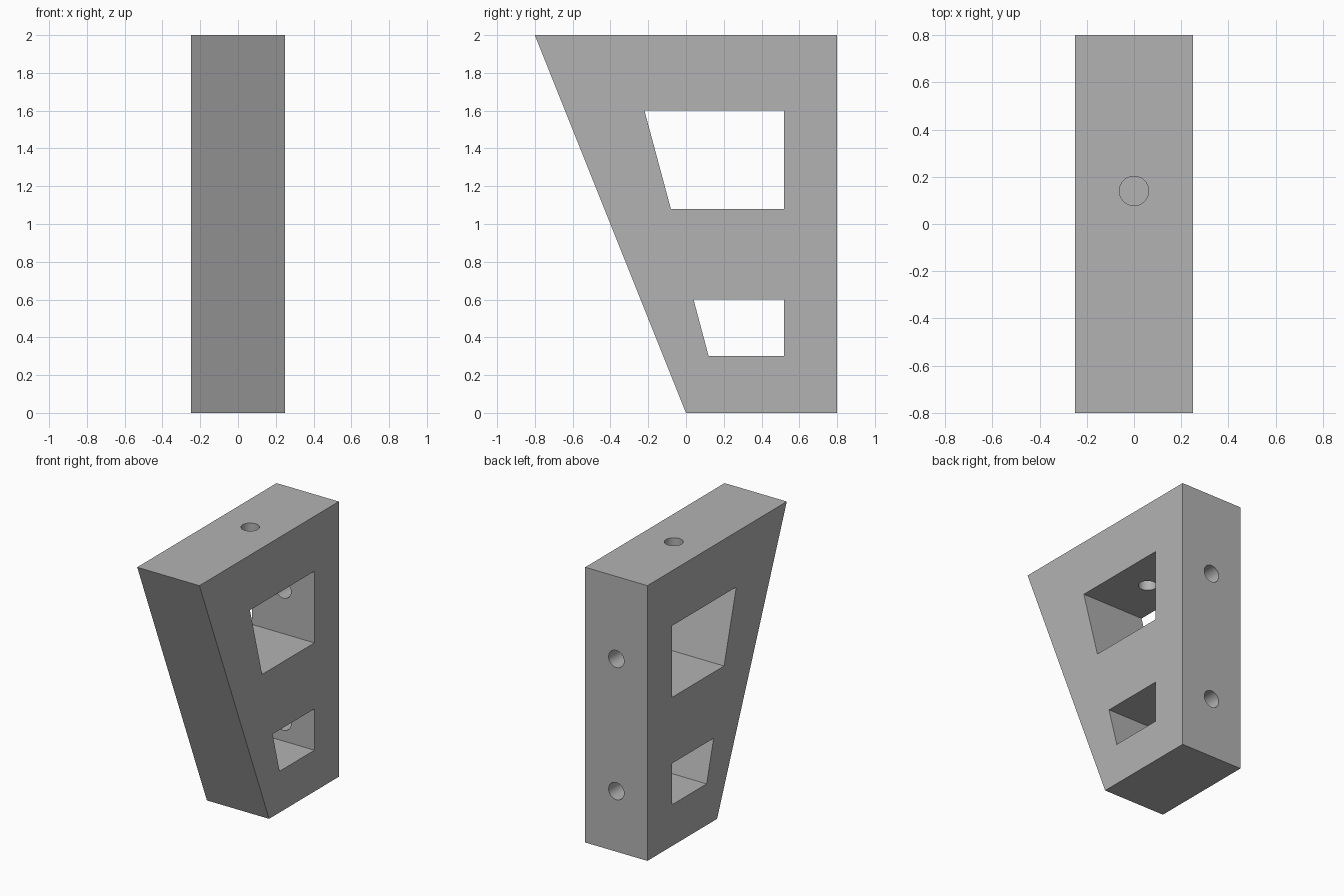
import bpy, bmesh, math
from mathutils import Matrix, Vector

cube = bpy.data.objects.get("Cube")
if cube:
    bpy.data.objects.remove(cube, do_unlink=True)

HALF_WIDTH = 0.25
HOLE_RADIUS = 0.062

grey = bpy.data.materials.new("light grey")
grey.use_nodes = True
colour = (0.45, 0.45, 0.45, 1)
grey.diffuse_color = colour
grey.node_tree.nodes["Principled BSDF"].inputs["Base Color"].default_value = colour


def finish(name, bm):
    bmesh.ops.recalc_face_normals(bm, faces=bm.faces)
    mesh = bpy.data.meshes.new(name)
    bm.to_mesh(mesh)
    bm.free()
    mesh.materials.append(grey)
    obj = bpy.data.objects.new(name, mesh)
    bpy.context.collection.objects.link(obj)
    return obj


def side_prism(name, profile, half):
    """Extrude a (y, z) profile across the width."""
    bm = bmesh.new()
    face = bm.faces.new([bm.verts.new((-half, y, z)) for y, z in profile])
    side = bmesh.ops.extrude_face_region(bm, geom=[face])["geom"]
    bmesh.ops.translate(bm, vec=(2 * half, 0, 0),
                        verts=[v for v in side if isinstance(v, bmesh.types.BMVert)])
    return finish(name, bm)


def drill(name, start, end):
    """Round cutter between two points."""
    a, b = Vector(start), Vector(end)
    turn = Vector((0, 0, 1)).rotation_difference(b - a).to_matrix().to_4x4()
    bm = bmesh.new()
    bmesh.ops.create_cone(bm, cap_ends=True, segments=48, radius1=HOLE_RADIUS,
                          radius2=HOLE_RADIUS, depth=(b - a).length,
                          matrix=Matrix.Translation((a + b) / 2) @ turn)
    return finish(name, bm)


# Tapered body
body = side_prism("bracket_body", [(0, 0), (0.8, 0), (0.8, 2), (-0.8, 2)], HALF_WIDTH)

# Side windows, then screw holes from the top and back into them
cutters = [
    side_prism("upper_window", [(-0.08, 1.08), (0.52, 1.08), (0.52, 1.6), (-0.22, 1.6)], 0.4),
    side_prism("lower_window", [(0.12, 0.3), (0.52, 0.3), (0.52, 0.6), (0.04, 0.6)], 0.4),
    drill("top_hole", (0, 0.14, 1.5), (0, 0.14, 2.1)),
    drill("upper_back_hole", (0, 0.42, 1.4), (0, 0.9, 1.4)),
    drill("lower_back_hole", (0, 0.42, 0.44), (0, 0.9, 0.44)),
]
for cutter in cutters:
    mod = body.modifiers.new(cutter.name, "BOOLEAN")
    mod.operation = "DIFFERENCE"
    mod.solver = "EXACT"
    mod.object = cutter

# Bake the cuts and drop the cutters
bpy.context.view_layer.update()
graph = bpy.context.evaluated_depsgraph_get()
cut_mesh = bpy.data.meshes.new_from_object(body.evaluated_get(graph))
body.modifiers.clear()
body.data = cut_mesh
for cutter in cutters:
    bpy.data.objects.remove(cutter, do_unlink=True)

# Round hole walls, sharp edges elsewhere
bpy.ops.object.select_all(action="DESELECT")
body.select_set(True)
bpy.context.view_layer.objects.active = body
bpy.ops.object.shade_smooth_by_angle(angle=math.radians(30))
